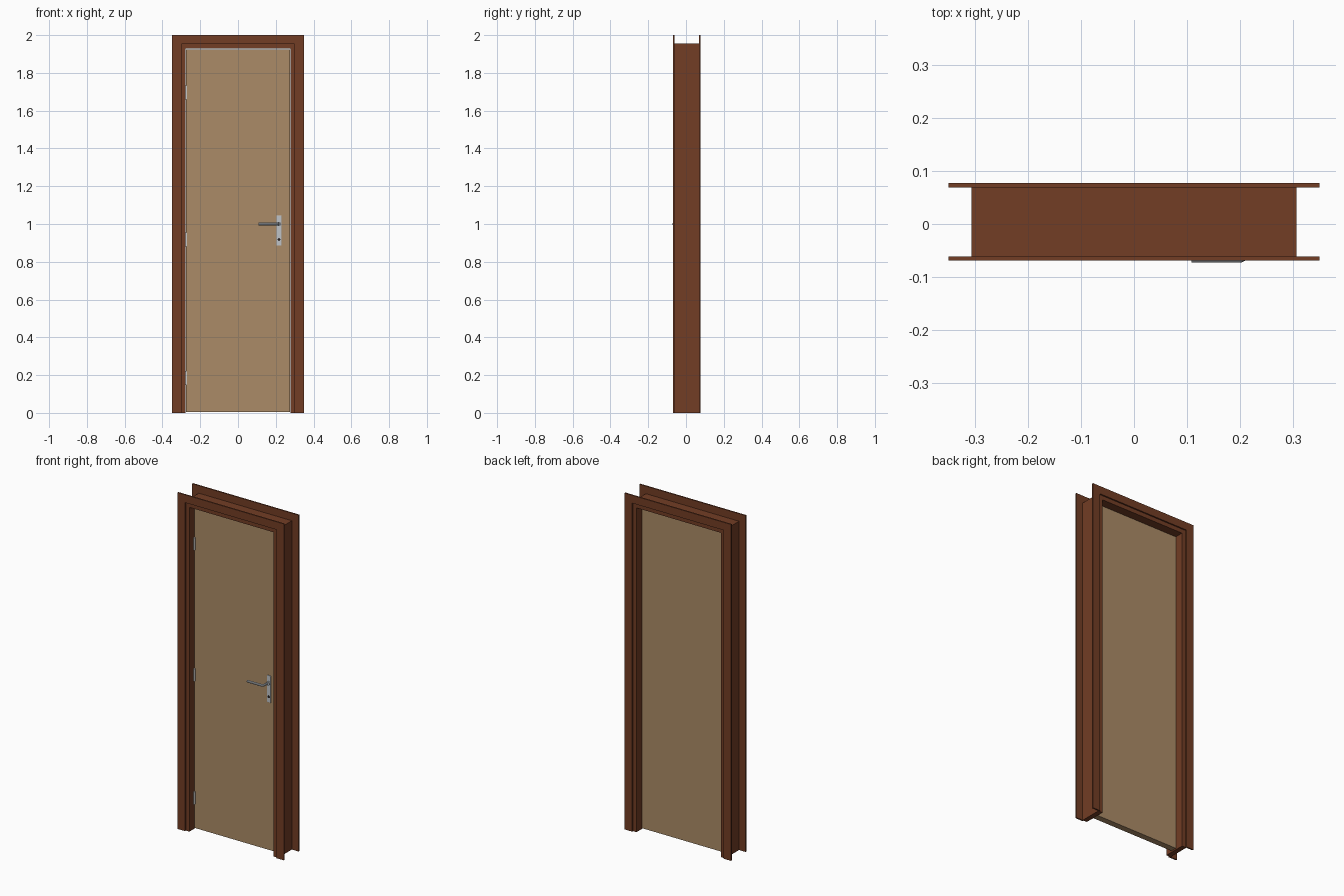
import bpy
import math
from mathutils import Vector

cube = bpy.data.objects.get("Cube")
if cube:
    bpy.data.objects.remove(cube, do_unlink=True)


def material(name, rgb, metallic=0.0):
    m = bpy.data.materials.new(name)
    m.use_nodes = True
    m.diffuse_color = (*rgb, 1)
    bsdf = m.node_tree.nodes["Principled BSDF"]
    bsdf.inputs["Base Color"].default_value = (*rgb, 1)
    bsdf.inputs["Roughness"].default_value = 0.5
    return m


DARK_WOOD = material("dark wood", (0.17, 0.047, 0.018))
TAN = material("tan veneer", (0.41, 0.26, 0.135))
STEEL = material("brushed steel", (0.52, 0.55, 0.58))
HINGE = material("hinge metal", (0.70, 0.70, 0.70))
BLACK = material("keyhole black", (0.02, 0.015, 0.015))


def box(name, lo, hi, mat, bevel=0.0):
    """Box between two opposite corners."""
    lo, hi = Vector(lo), Vector(hi)
    bpy.ops.mesh.primitive_cube_add(size=1, location=(lo + hi) / 2)
    ob = bpy.context.object
    ob.name = name
    ob.scale = hi - lo
    bpy.ops.object.transform_apply(location=False, rotation=False, scale=True)
    ob.data.materials.append(mat)
    if bevel:
        mod = ob.modifiers.new("soft edges", "BEVEL")
        mod.width = bevel
        mod.segments = 2
    return ob


def cylinder(name, radius, depth, loc, mat, along_y=False):
    bpy.ops.mesh.primitive_cylinder_add(
        vertices=20, radius=radius, depth=depth, location=loc,
        rotation=(math.pi / 2 if along_y else 0, 0, 0))
    ob = bpy.context.object
    ob.name = name
    ob.data.materials.append(mat)
    bpy.ops.object.shade_smooth_by_angle()
    return ob


# Main sizes
OUT, TOP = 0.35, 2.0                  # outer edge of the trim
TRIM_IN, TRIM_Z = 0.30, 1.953         # inner edge of the trim
JAMB_OUT, JAMB_TOP = 0.306, 1.955
JAMB_IN, JAMB_Z = 0.277, 1.928
FRONT, BACK = -0.061, 0.069           # depth of the jamb
TRIM = 0.008

# Frame lining: two jambs and a head
for side, s in (("left", 1), ("right", -1)):
    a, b = sorted((s * JAMB_IN, s * JAMB_OUT))
    box(side + "_jamb", (a, FRONT, 0), (b, BACK, JAMB_TOP), DARK_WOOD)
box("head_jamb", (-JAMB_IN, FRONT, JAMB_Z), (JAMB_IN, BACK, JAMB_TOP), DARK_WOOD)

# Flat trim boards around both faces of the frame
for face, y in (("front", FRONT - TRIM), ("back", BACK)):
    for side, s in (("left", 1), ("right", -1)):
        a, b = sorted((s * TRIM_IN, s * OUT))
        box(f"{face}_{side}_trim", (a, y, 0), (b, y + TRIM, TRIM_Z), DARK_WOOD)
    box(face + "_head_trim", (-OUT, y, TRIM_Z), (OUT, y + TRIM, TOP), DARK_WOOD)

# Door leaf
DOOR_F, DOOR_B = -0.016, 0.021
box("door_leaf", (-0.274, DOOR_F, 0.006), (0.274, DOOR_B, 1.925), TAN)

# Hinges in the gap on the right edge
for name, z in (("lower", 0.185), ("middle", 0.918), ("upper", 1.697)):
    cylinder(name + "_hinge", 0.005, 0.074, (-0.274, DOOR_F - 0.003, z), HINGE)

# Handle plate, keyhole and bent lever
HX = 0.217
box("handle_plate", (HX - 0.013, DOOR_F - 0.005, 0.885),
    (HX + 0.013, DOOR_F, 1.045), STEEL, bevel=0.002)
cylinder("keyhole", 0.007, 0.002, (HX, DOOR_F - 0.0055, 0.918), BLACK, along_y=True)
cylinder("lever_collar", 0.011, 0.01, (HX, DOOR_F - 0.008, 1.0), STEEL, along_y=True)

curve = bpy.data.curves.new("lever", "CURVE")
curve.dimensions = "3D"
curve.bevel_depth = 0.007
curve.bevel_resolution = 3
curve.use_fill_caps = True
path = [(HX - 0.005, DOOR_F), (HX - 0.005, -0.054), (HX - 0.008, -0.062),
        (HX - 0.016, -0.066), (0.108, -0.066)]
spline = curve.splines.new("POLY")
spline.points.add(len(path) - 1)
for p, (x, y) in zip(spline.points, path):
    p.co = (x, y, 1.0, 1)
lever = bpy.data.objects.new("lever", curve)
bpy.context.collection.objects.link(lever)
curve.materials.append(STEEL)
bpy.ops.object.select_all(action="DESELECT")
lever.select_set(True)
bpy.context.view_layer.objects.active = lever
bpy.ops.object.convert(target="MESH")
bpy.ops.object.shade_smooth_by_angle()
